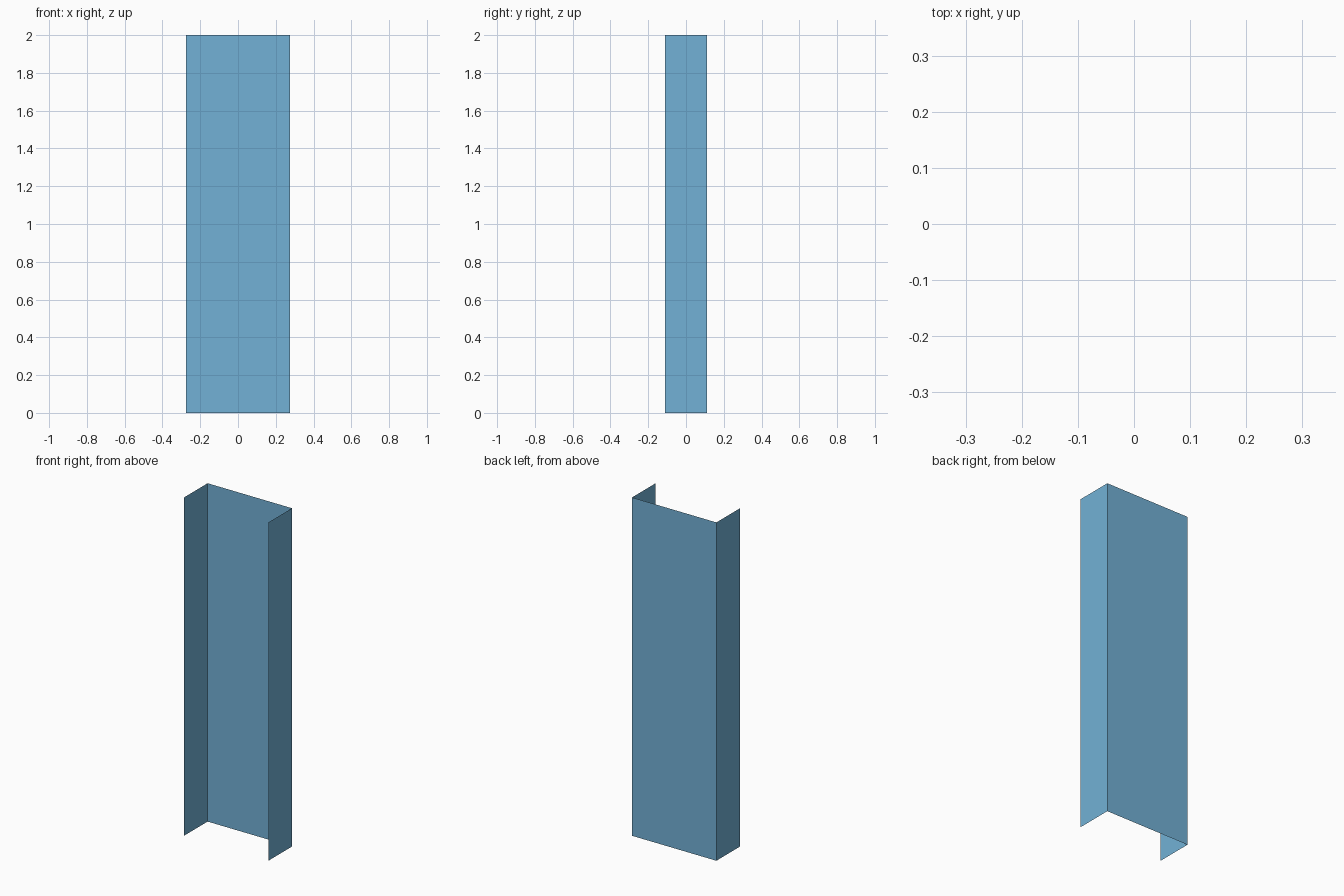
import bpy, bmesh

if "Cube" in bpy.data.objects:
    bpy.data.objects.remove(bpy.data.objects["Cube"])

HALF_W, HALF_D, HEIGHT = 0.276, 0.11, 2.0
NOTCH_W, NOTCH_H = 0.133, 0.06

blue = bpy.data.materials.new("blue_sheet")
blue.diffuse_color = (0.17, 0.44, 0.67, 1)
blue.use_nodes = True
blue.node_tree.nodes["Principled BSDF"].inputs["Base Color"].default_value = blue.diffuse_color


def sheet(name, outline):
    """Flat thin sheet from a closed outline."""
    bm = bmesh.new()
    bm.faces.new([bm.verts.new(p) for p in outline])
    bmesh.ops.triangulate(bm, faces=bm.faces[:])
    bmesh.ops.dissolve_limit(bm, angle_limit=0.01, verts=bm.verts[:], edges=bm.edges[:])
    mesh = bpy.data.meshes.new(name)
    bm.to_mesh(mesh)
    bm.free()
    mesh.materials.append(blue)
    obj = bpy.data.objects.new(name, mesh)
    bpy.context.collection.objects.link(obj)


# Back panel with the notch at the bottom; its right half profile is mirrored
half = [(NOTCH_W, NOTCH_H), (NOTCH_W, 0), (HALF_W, 0), (HALF_W, HEIGHT)]
profile = half + [(-x, z) for x, z in reversed(half)]
sheet("back_panel", [(x, HALF_D, z) for x, z in reversed(profile)])

# Side flanges, facing outwards
for side, label in ((-1, "left"), (1, "right")):
    s = side
    sheet(label + "_flange", [(s * HALF_W, -s * HALF_D, 0), (s * HALF_W, s * HALF_D, 0),
                              (s * HALF_W, s * HALF_D, HEIGHT), (s * HALF_W, -s * HALF_D, HEIGHT)])
